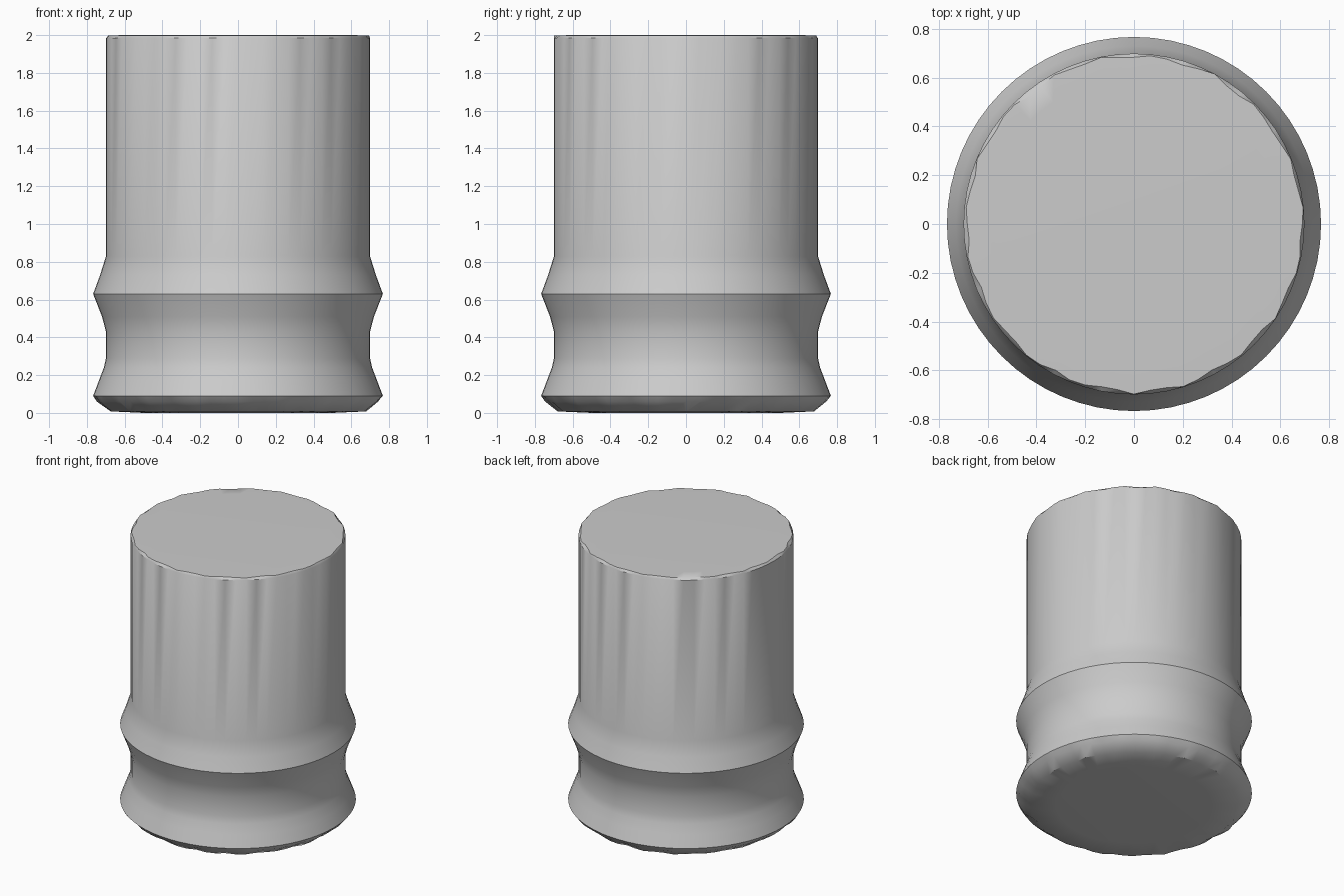
import bpy, bmesh, math, random

random.seed(4)
cube = bpy.data.objects.get("Cube")
if cube:
    bpy.data.objects.remove(cube)

SIDES = 64
# Lathe profile (radius, height, wear) from the foot up to the top rim
PROFILE = [(0.5, 0.0, 0), (0.675, 0.008, 0.012), (0.742, 0.06, 0.01),
           (0.767, 0.09, 0), (0.735, 0.175, 0), (0.71, 0.24, 0),
           (0.699, 0.29, 0), (0.699, 0.43, 0), (0.72, 0.51, 0),
           (0.767, 0.63, 0), (0.73, 0.73, 0), (0.699, 0.83, 0),
           (0.699, 1.984, 0), (0.688, 1.998, 0.011), (0.6, 2.0, 0)]

grey = bpy.data.materials.new("plain grey")
grey.use_nodes = True
colour = (0.6, 0.6, 0.6, 1)
grey.diffuse_color = colour
bsdf = next(n for n in grey.node_tree.nodes if n.type == 'BSDF_PRINCIPLED')
bsdf.inputs["Base Color"].default_value = colour

# Ringed cylinder body, with slightly worn foot and top edges
bm = bmesh.new()
rings = []
for radius, z, wear in PROFILE:
    ring = []
    for i in range(SIDES):
        a = math.tau * i / SIDES
        r = radius + wear * (0.6 * math.sin(a * 19) + random.uniform(-0.4, 0.4))
        ring.append(bm.verts.new((r * math.cos(a), r * math.sin(a), z)))
    rings.append(ring)
for low, high in zip(rings, rings[1:]):
    for i in range(SIDES):
        j = (i + 1) % SIDES
        bm.faces.new((low[i], low[j], high[j], high[i]))
bm.faces.new(rings[-1])
bm.faces.new(rings[0][::-1])

mesh = bpy.data.meshes.new("ringed_cylinder")
bm.to_mesh(mesh)
bm.free()
mesh.materials.append(grey)
body = bpy.data.objects.new("ringed_cylinder", mesh)
bpy.context.collection.objects.link(body)

# Smooth walls, crisp ring crests and rims
bpy.ops.object.select_all(action='DESELECT')
body.select_set(True)
bpy.context.view_layer.objects.active = body
bpy.ops.object.shade_smooth_by_angle(angle=math.radians(36))
